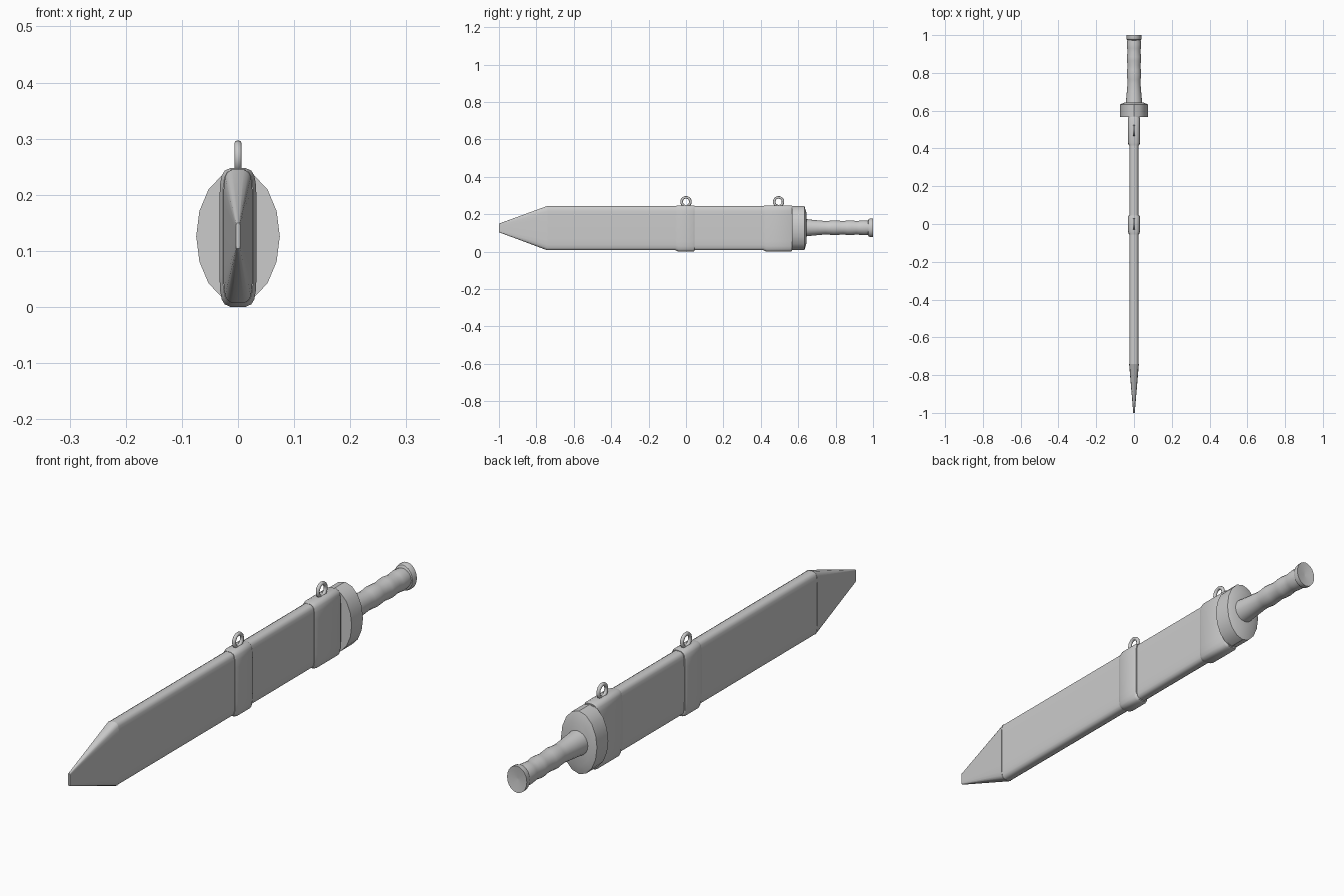
import bpy, bmesh, math

if "Cube" in bpy.data.objects:
    bpy.data.objects.remove(bpy.data.objects["Cube"])


def loft(name, rings, angle=35):
    """Skin a list of equal-length closed rings and cap both ends."""
    bm = bmesh.new()
    loops = [[bm.verts.new(p) for p in ring] for ring in rings]
    n = len(loops[0])
    for a, b in zip(loops, loops[1:]):
        for i in range(n):
            j = (i + 1) % n
            bm.faces.new((a[i], a[j], b[j], b[i]))
    bm.faces.new(loops[0])
    bm.faces.new(loops[-1])
    bmesh.ops.recalc_face_normals(bm, faces=bm.faces[:])
    me = bpy.data.meshes.new(name)
    bm.to_mesh(me)
    bm.free()
    ob = bpy.data.objects.new(name, me)
    bpy.context.collection.objects.link(ob)
    smooth(ob, angle)
    return ob


def smooth(ob, angle):
    bpy.ops.object.select_all(action='DESELECT')
    ob.select_set(True)
    bpy.context.view_layer.objects.active = ob
    bpy.ops.object.shade_smooth_by_angle(angle=math.radians(angle))


def slab(y, hx, zc, hz):
    """Flat-sided section with rounded top and bottom edges."""
    q = [(1, 0.55), (0.97, 0.76), (0.88, 0.89), (0.72, 0.96), (0.4, 1.0)]
    right = [(x, -z) for x, z in reversed(q)] + q
    pts = right + [(-x, -z) for x, z in right]
    return [(x * hx, y, zc + z * hz) for x, z in pts]


def oval(y, rx, rz, zc, n):
    return [(rx * math.cos(2 * math.pi * i / n), y,
             zc + rz * math.sin(2 * math.pi * i / n)) for i in range(n)]


# scabbard body and tapered tip
loft("scabbard", [slab(-0.74, 0.025, 0.126, 0.118),
                  slab(-0.66, 0.025, 0.126, 0.118),
                  slab(0.57, 0.025, 0.126, 0.118)])
loft("scabbard_tip", [slab(-1.0, 0.004, 0.127, 0.023),
                      slab(-0.74, 0.026, 0.126, 0.119)])

# collars around the scabbard
for name, y0, y1 in (("middle_band", -0.055, 0.046), ("throat_band", 0.415, 0.567)):
    loft(name, [slab(y0, 0.027, 0.126, 0.119),
                slab(y0 + 0.016, 0.033, 0.124, 0.124),
                slab(y1 - 0.008, 0.033, 0.124, 0.124),
                slab(y1, 0.029, 0.125, 0.121)], 60)

# hanging rings
for name, y in (("middle_ring", 0.0), ("throat_ring", 0.495)):
    bpy.ops.mesh.primitive_torus_add(major_segments=24, minor_segments=10,
                                     major_radius=0.0235, minor_radius=0.0068,
                                     location=(0, y, 0.267),
                                     rotation=(0, math.pi / 2, 0))
    bpy.context.object.name = name
    smooth(bpy.context.object, 60)

# oval guard with a slightly domed rear face
loft("guard", [oval(0.566, 0.0745, 0.118, 0.126, 16),
               oval(0.633, 0.0745, 0.118, 0.126, 16),
               oval(0.643, 0.05, 0.085, 0.127, 16)], 30)

# grip with finger swells
grip = [(0.635, 0.047), (0.66, 0.044), (0.70, 0.040), (0.745, 0.036),
        (0.765, 0.037), (0.79, 0.040), (0.815, 0.038), (0.84, 0.036),
        (0.865, 0.039), (0.885, 0.040), (0.91, 0.036), (0.93, 0.038),
        (0.95, 0.040), (0.978, 0.037)]
loft("grip", [oval(y, r * 0.95, r, 0.128, 20) for y, r in grip], 40)

# pommel with a shallow dished end
pommel = [(0.972, 0.037), (0.977, 0.047), (0.985, 0.050), (1.0, 0.050), (0.994, 0.004)]
loft("pommel", [oval(y, r * 0.82, r, 0.128, 20) for y, r in pommel], 40)
